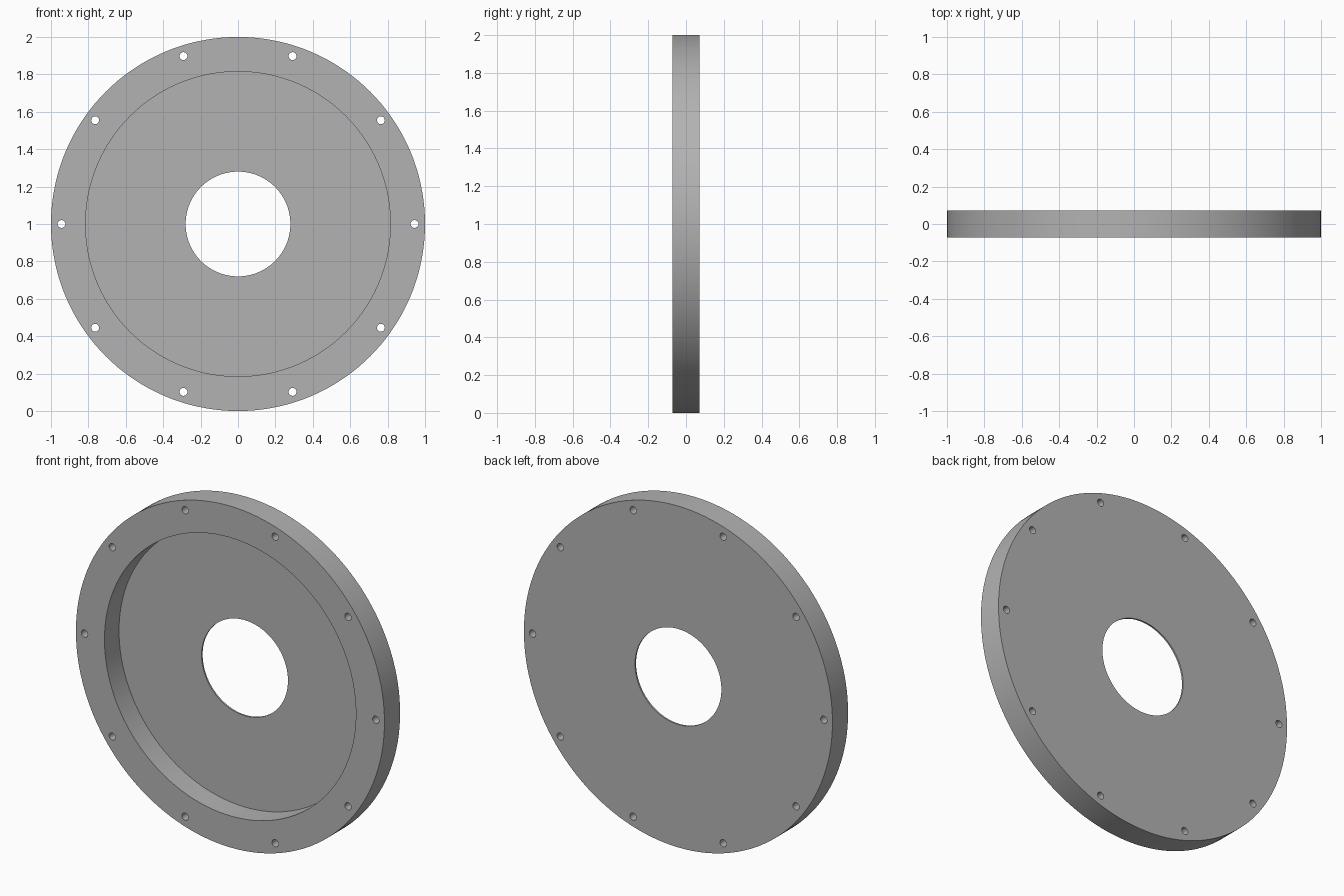
import bpy
import bmesh
from math import cos, sin, tau, radians
from mathutils import Matrix, Vector

cube = bpy.data.objects.get("Cube")
if cube:
    bpy.data.objects.remove(cube, do_unlink=True)

OUTER, RECESS, BORE = 1.0, 0.815, 0.28
HALF, PLATE = 0.0725, 0.01
BOLT_CIRCLE, BOLT_RADIUS, BOLTS = 0.944, 0.021, 10
CENTRE = Vector((0, 0, 1))

# Plain grey metal
grey = bpy.data.materials.new("grey metal")
grey.use_nodes = True
colour = (0.45, 0.45, 0.45, 1)
grey.diffuse_color = colour
grey.node_tree.nodes["Principled BSDF"].inputs["Base Color"].default_value = colour


def add_object(name, bm):
    bmesh.ops.recalc_face_normals(bm, faces=bm.faces)
    mesh = bpy.data.meshes.new(name)
    bm.to_mesh(mesh)
    bm.free()
    mesh.materials.append(grey)
    obj = bpy.data.objects.new(name, mesh)
    bpy.context.collection.objects.link(obj)
    return obj


# Flange: thick rim and thin back plate revolved around the y axis
bm = bmesh.new()
floor = HALF - PLATE
profile = [(BORE, HALF), (OUTER, HALF), (OUTER, -HALF),
           (RECESS, -HALF), (RECESS, floor), (BORE, floor)]
verts = [bm.verts.new((r, y, CENTRE.z)) for r, y in profile]
edges = [bm.edges.new((v, verts[i - 1])) for i, v in enumerate(verts)]
bmesh.ops.spin(bm, geom=verts + edges, cent=CENTRE, axis=(0, 1, 0),
               angle=tau, steps=144, use_merge=True)
bmesh.ops.remove_doubles(bm, verts=bm.verts, dist=0.0001)
flange = add_object("flange", bm)

# Bolt hole cutters, evenly spaced around the rim
bm = bmesh.new()
for i in range(BOLTS):
    a = tau * i / BOLTS
    place = Matrix.Translation(CENTRE + BOLT_CIRCLE * Vector((cos(a), 0, sin(a))))
    bmesh.ops.create_cone(bm, cap_ends=True, segments=24, depth=4 * HALF,
                          radius1=BOLT_RADIUS, radius2=BOLT_RADIUS,
                          matrix=place @ Matrix.Rotation(radians(90), 4, "X"))
cutters = add_object("bolt_hole_cutters", bm)
cutters.hide_render = True

# Drill the holes
bpy.context.view_layer.objects.active = flange
flange.select_set(True)
drill = flange.modifiers.new("bolt holes", "BOOLEAN")
drill.operation = "DIFFERENCE"
drill.solver = "EXACT"
drill.object = cutters
bpy.ops.object.modifier_apply(modifier=drill.name)
bpy.data.objects.remove(cutters, do_unlink=True)

# Smooth round walls, crisp rims
bpy.ops.object.shade_smooth_by_angle(angle=radians(30))
